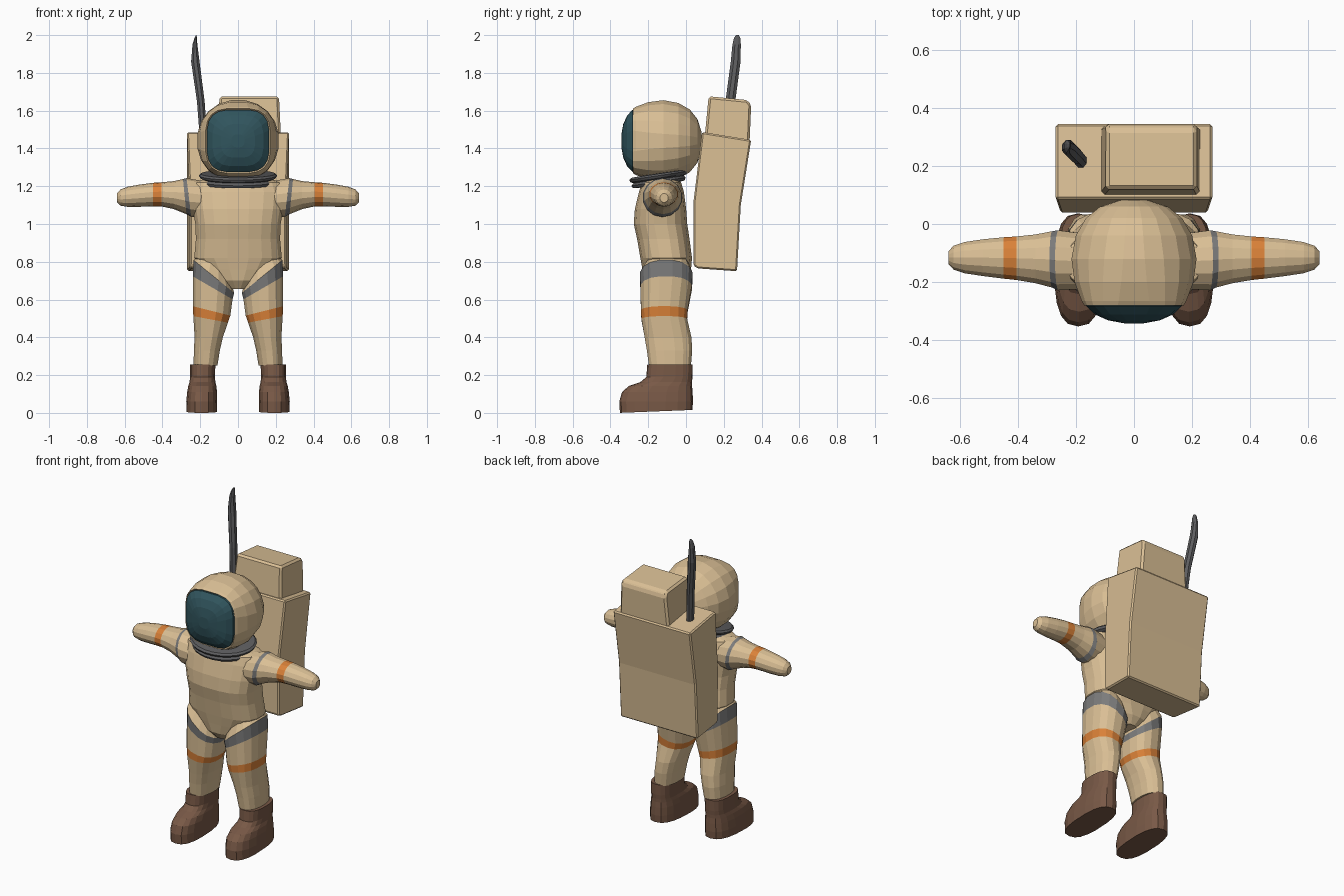
import bpy, bmesh
from math import cos, sin, pi, copysign

if "Cube" in bpy.data.objects:
    bpy.data.objects.remove(bpy.data.objects["Cube"])


def material(name, r, g, b):
    m = bpy.data.materials.new(name)
    m.use_nodes = True
    m.diffuse_color = (r, g, b, 1)
    bsdf = next(n for n in m.node_tree.nodes if n.type == 'BSDF_PRINCIPLED')
    bsdf.inputs["Base Color"].default_value = (r, g, b, 1)
    bsdf.inputs["Roughness"].default_value = 0.8
    return m


SUIT = material("suit cream", 0.70, 0.52, 0.30)
ORANGE = material("band orange", 0.70, 0.22, 0.04)
STRAP = material("strap grey", 0.20, 0.20, 0.20)
DARK = material("dark grey", 0.11, 0.11, 0.115)
VISOR = material("visor teal", 0.03, 0.09, 0.11)
BROWN = material("boot brown", 0.19, 0.10, 0.062)


def finish(name, bm, mats):
    bmesh.ops.recalc_face_normals(bm, faces=bm.faces)
    mesh = bpy.data.meshes.new(name)
    bm.to_mesh(mesh)
    bm.free()
    for m in mats:
        mesh.materials.append(m)
    ob = bpy.data.objects.new(name, mesh)
    bpy.context.collection.objects.link(ob)
    return ob


def loft(name, rings, mats, axis='Z', n=16, power=2.0, bands=None, side=1):
    """Skin rings (t, a, b, ra, rb, slope_a, slope_b, power) along an axis.
    bands maps a strip number to a material index."""
    bm = bmesh.new()
    loops = []
    for ring in rings:
        t, a, b, ra, rb, sa, sb, p = (tuple(ring) + (0, 0, power)[len(ring) - 5:])
        loop = []
        for i in range(n):
            ang = 2 * pi * (i + 0.5) / n
            da = ra * copysign(abs(cos(ang)) ** (2 / p), cos(ang))
            db = rb * copysign(abs(sin(ang)) ** (2 / p), sin(ang))
            h = t + sa * da + sb * db
            x, y, z = {'Z': (a + da, b + db, h), 'X': (h, a + da, b + db),
                       'Y': (a + da, h, b + db)}[axis]
            loop.append(bm.verts.new((x * side, y, z)))
        loops.append(loop)
    for k, (lo, hi) in enumerate(zip(loops, loops[1:])):
        for i in range(n):
            j = (i + 1) % n
            f = bm.faces.new((lo[i], lo[j], hi[j], hi[i]))
            f.material_index = (bands or {}).get(k, 0)
    bm.faces.new(loops[0])
    bm.faces.new(loops[-1])
    return finish(name, bm, mats)


def prism(name, profile, xs, bevel, mat):
    """Extrude a y-z profile sideways; xs(y, z) gives the left and right x."""
    bm = bmesh.new()
    ends = [[bm.verts.new((xs(y, z)[s], y, z)) for y, z in profile] for s in (0, 1)]
    for i in range(len(profile)):
        j = (i + 1) % len(profile)
        bm.faces.new((ends[0][i], ends[0][j], ends[1][j], ends[1][i]))
    for e in ends:
        bm.faces.new(e)
    ob = finish(name, bm, [mat])
    mod = ob.modifiers.new("edge", 'BEVEL')
    mod.width, mod.segments = bevel, 1
    return ob


# Torso
loft("torso", [
    (.655, 0, -.10, .05, .09), (.70, 0, -.10, .115, .122), (.76, 0, -.102, .185, .13),
    (.82, 0, -.105, .234, .138), (.92, 0, -.12, .225, .14), (1.0, 0, -.135, .228, .143),
    (1.08, 0, -.135, .242, .137), (1.17, 0, -.13, .252, .12), (1.22, 0, -.13, .235, .105),
    (1.24, 0, -.13, .17, .085)], [SUIT], power=2.6, n=20)

# Neck ring: two stacked rolls, tilted forward
loft("collar", [(z, 0, -.145, r, r - .05, 0, .15) for z, r in (
    (1.207, .165), (1.21, .188), (1.224, .195), (1.236, .184),
    (1.243, .2), (1.256, .207), (1.266, .197), (1.268, .15))], [DARK], n=24)

# Helmet shell and bulging visor
loft("helmet", [(y, 0, 1.44, r, r, 0, 0, p) for y, r, p in (
    (-.272, .166, 3.4), (-.28, .173, 3.3), (-.265, .182, 3.0), (-.2, .207, 2.4),
    (-.12, .218, 2.1), (-.04, .203, 2), (.02, .168, 2), (.06, .118, 2), (.082, .05, 2))],
    [SUIT], axis='Y', n=20)
loft("visor", [(y, 0, 1.44, r, r, 0, 0, p) for y, r, p in (
    (-.26, .166, 3.4), (-.283, .166, 3.4), (-.312, .135, 3.2), (-.332, .09, 3),
    (-.342, .035, 2.5))], [VISOR], axis='Y', n=20)

for side, word in ((1, "left"), (-1, "right")):
    # Arm with shoulder strap and orange band
    loft(word + "_arm", [
        (.14, -.13, 1.13, .095, .09), (.26, -.125, 1.14, .106, .103, 0, .12),
        (.282, -.122, 1.145, .099, .093, 0, .1), (.34, -.12, 1.153, .086, .074),
        (.405, -.118, 1.157, .077, .064), (.45, -.117, 1.156, .073, .062),
        (.52, -.116, 1.15, .065, .059), (.585, -.116, 1.144, .055, .053),
        (.622, -.116, 1.14, .042, .043), (.64, -.116, 1.138, .022, .024)],
        [SUIT, STRAP, ORANGE], axis='X', n=14, bands={1: 1, 4: 2}, side=side)

    # Leg with slanted thigh strap and orange band
    loft(word + "_leg", [
        (.78, .125, -.10, .085, .115, .7), (.722, .128, -.105, .109, .142, .81),
        (.662, .134, -.105, .107, .138, .58), (.54, .14, -.115, .101, .126, .25),
        (.495, .145, -.115, .093, .123, .19), (.40, .155, -.095, .076, .126),
        (.33, .165, -.087, .07, .122), (.25, .172, -.085, .064, .113)],
        [SUIT, STRAP, ORANGE], n=16, power=2.3, bands={1: 1, 3: 2}, side=side)

    # Boot
    loft(word + "_boot", [
        (.008, .192, -.158, .082, .192, 0, .04), (.06, .192, -.158, .083, .195),
        (.11, .19, -.152, .08, .187), (.143, .189, -.135, .075, .167),
        (.163, .188, -.105, .069, .137), (.19, .188, -.088, .067, .122),
        (.255, .187, -.085, .068, .12)], [BROWN], n=18, power=2.6, side=side)


# Backpack: main case and the offset box on top
def case_sides(y, z):
    half = .255 if y < .07 and z < 1.3 else .27
    return -half, half


def box_sides(y, z):
    return (-.097, .217) if z > 1.6 else (-.115, .228)


prism("backpack", [(.085, 1.487), (.345, 1.445), (.29, 1.1), (.27, .75),
                   (.06, .765), (.04, .78), (.04, 1.12)], case_sides, .008, SUIT)
prism("backpack_top_box", [(.098, 1.45), (.12, 1.676), (.326, 1.656), (.345, 1.63),
                           (.336, 1.42)], box_sides, .012, SUIT)

# Antenna blade
loft("antenna", [
    (1.42, -.18, .215, .021, .027), (1.65, -.197, .235, .022, .028),
    (1.86, -.226, .263, .024, .028), (1.95, -.228, .268, .014, .024),
    (1.985, -.224, .271, .007, .018), (2.0, -.221, .272, .002, .008)], [DARK], n=8)
